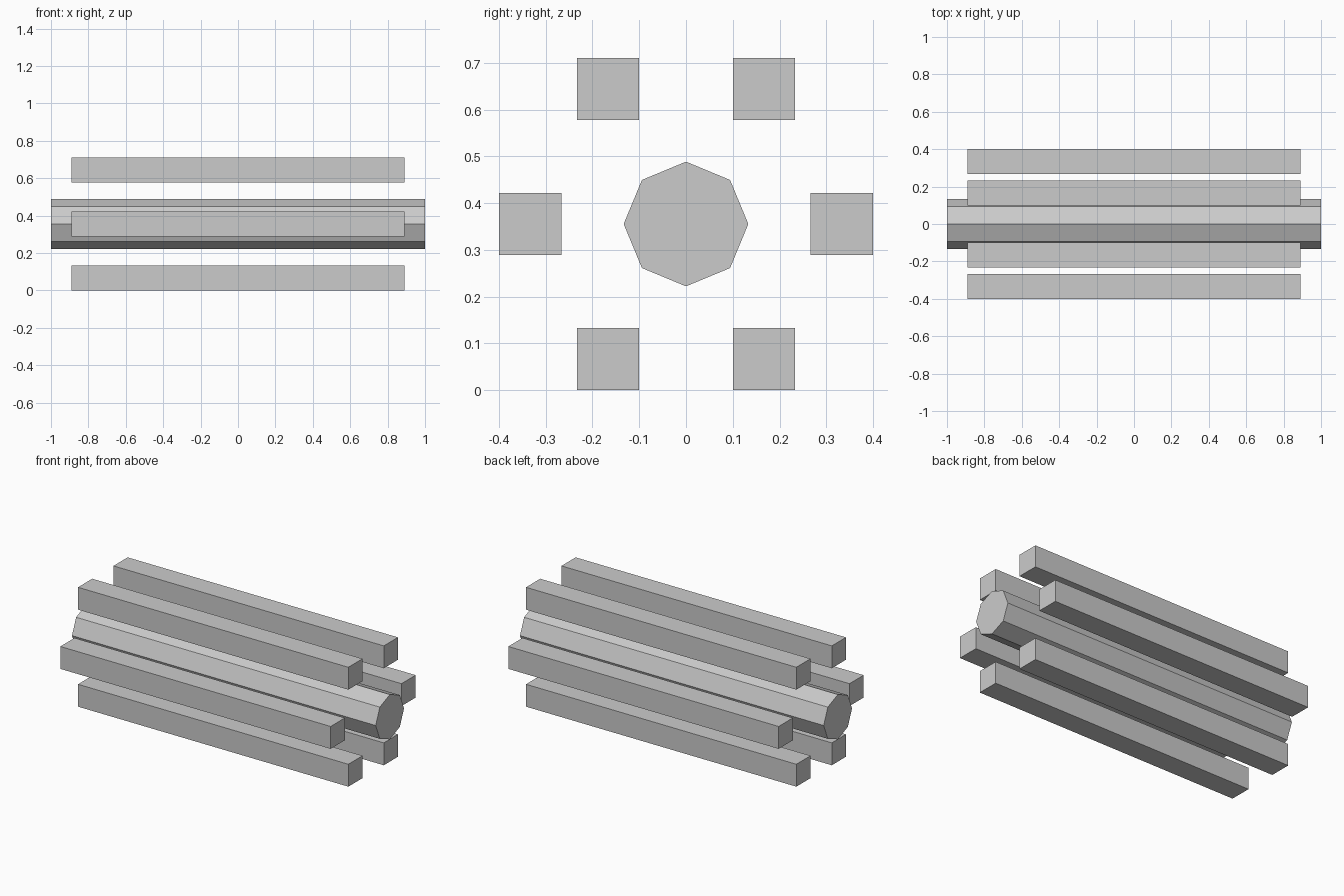
import bpy, math

if "Cube" in bpy.data.objects:
    bpy.data.objects.remove(bpy.data.objects["Cube"])

AXIS_Z = 0.3555      # height of the central axis
RING = 0.3333        # distance of the bars from the axis
SIZE = 0.1333        # bar thickness, also the core radius

grey = bpy.data.materials.new("light grey")
grey.diffuse_color = (0.6, 0.6, 0.6, 1)
grey.use_nodes = True
grey.node_tree.nodes["Principled BSDF"].inputs["Base Color"].default_value = grey.diffuse_color

def finish(name):
    ob = bpy.context.object
    ob.name = name
    ob.data.materials.append(grey)
    return ob

# Octagonal core along x, with a corner pointing straight up
bpy.ops.mesh.primitive_cylinder_add(vertices=8, radius=SIZE, depth=2,
                                    location=(0, 0, AXIS_Z),
                                    rotation=(0, math.pi / 2, 0))
finish("core")

# Six upright square bars spaced evenly around the core
for i in range(6):
    a = i * math.pi / 3
    bpy.ops.mesh.primitive_cube_add(
        size=1, location=(0, RING * math.cos(a), AXIS_Z + RING * math.sin(a)))
    finish(f"bar_{i + 1}").scale = (1.78, SIZE, SIZE)
